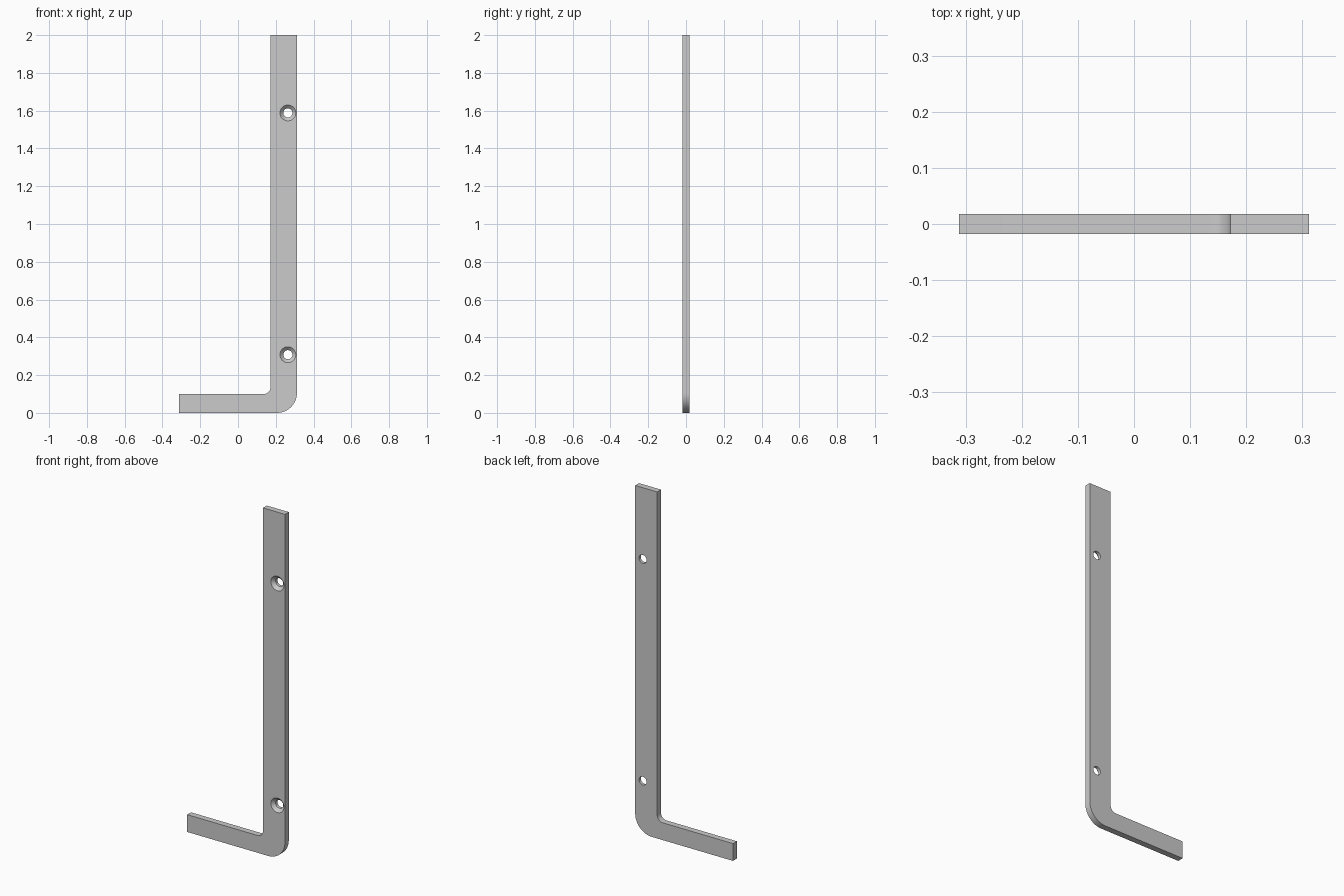
import bpy, bmesh
from math import cos, sin, pi

if "Cube" in bpy.data.objects:
    bpy.data.objects.remove(bpy.data.objects["Cube"])

HALF_W, HALF_T = 0.312, 0.0175   # overall half width, half thickness
INNER_X, ARM_H, TOP = 0.172, 0.10, 2.0
OUTER_R, INNER_R = 0.106, 0.036
HOLE_X, HOLE_Z = 0.264, (0.308, 1.588)


def arc(cx, cz, r, a0, a1, n):
    return [(cx + r * cos(a0 + (a1 - a0) * i / n),
             cz + r * sin(a0 + (a1 - a0) * i / n)) for i in range(n + 1)]


def make_object(name, bm):
    bmesh.ops.recalc_face_normals(bm, faces=bm.faces)
    mesh = bpy.data.meshes.new(name)
    bm.to_mesh(mesh)
    bm.free()
    obj = bpy.data.objects.new(name, mesh)
    bpy.context.collection.objects.link(obj)
    return obj


# L-shaped bar: rounded profile in XZ, extruded through the thickness
profile = [(-HALF_W, ARM_H), (-HALF_W, 0)]
profile += arc(HALF_W - OUTER_R, OUTER_R, OUTER_R, -pi / 2, 0, 20)
profile += [(HALF_W, TOP), (INNER_X, TOP)]
profile += arc(INNER_X - INNER_R, ARM_H + INNER_R, INNER_R, 0, -pi / 2, 12)
bm = bmesh.new()
face = bm.faces.new([bm.verts.new((x, -HALF_T, z)) for x, z in profile])
ext = bmesh.ops.extrude_face_region(bm, geom=[face])
for v in ext["geom"]:
    if isinstance(v, bmesh.types.BMVert):
        v.co.y = HALF_T
bar = make_object("l_shaped_bracket", bm)

# Countersunk screw holes: turned cutter (radius, y), wide side at the front
section = [(0.052, -HALF_T - 0.01), (0.024, -HALF_T + 0.018), (0.024, HALF_T + 0.02)]
SIDES = 40
bm = bmesh.new()
for z in HOLE_Z:
    rings = [[bm.verts.new((HOLE_X + r * cos(2 * pi * i / SIDES), y,
                            z + r * sin(2 * pi * i / SIDES)))
              for i in range(SIDES)] for r, y in section]
    for a, b in zip(rings, rings[1:]):
        for i in range(SIDES):
            j = (i + 1) % SIDES
            bm.faces.new((a[i], a[j], b[j], b[i]))
    bm.faces.new(rings[0])
    bm.faces.new(rings[-1])
cutter = make_object("screw_hole_cutter", bm)
cutter.hide_render = True

# Cut the holes, then smooth the curved walls
mod = bar.modifiers.new("screw_holes", 'BOOLEAN')
mod.operation = 'DIFFERENCE'
mod.solver = 'EXACT'
mod.object = cutter
bpy.context.view_layer.objects.active = bar
bar.select_set(True)
bpy.ops.object.modifier_apply(modifier=mod.name)
bpy.data.objects.remove(cutter, do_unlink=True)
bpy.ops.object.shade_smooth_by_angle()
